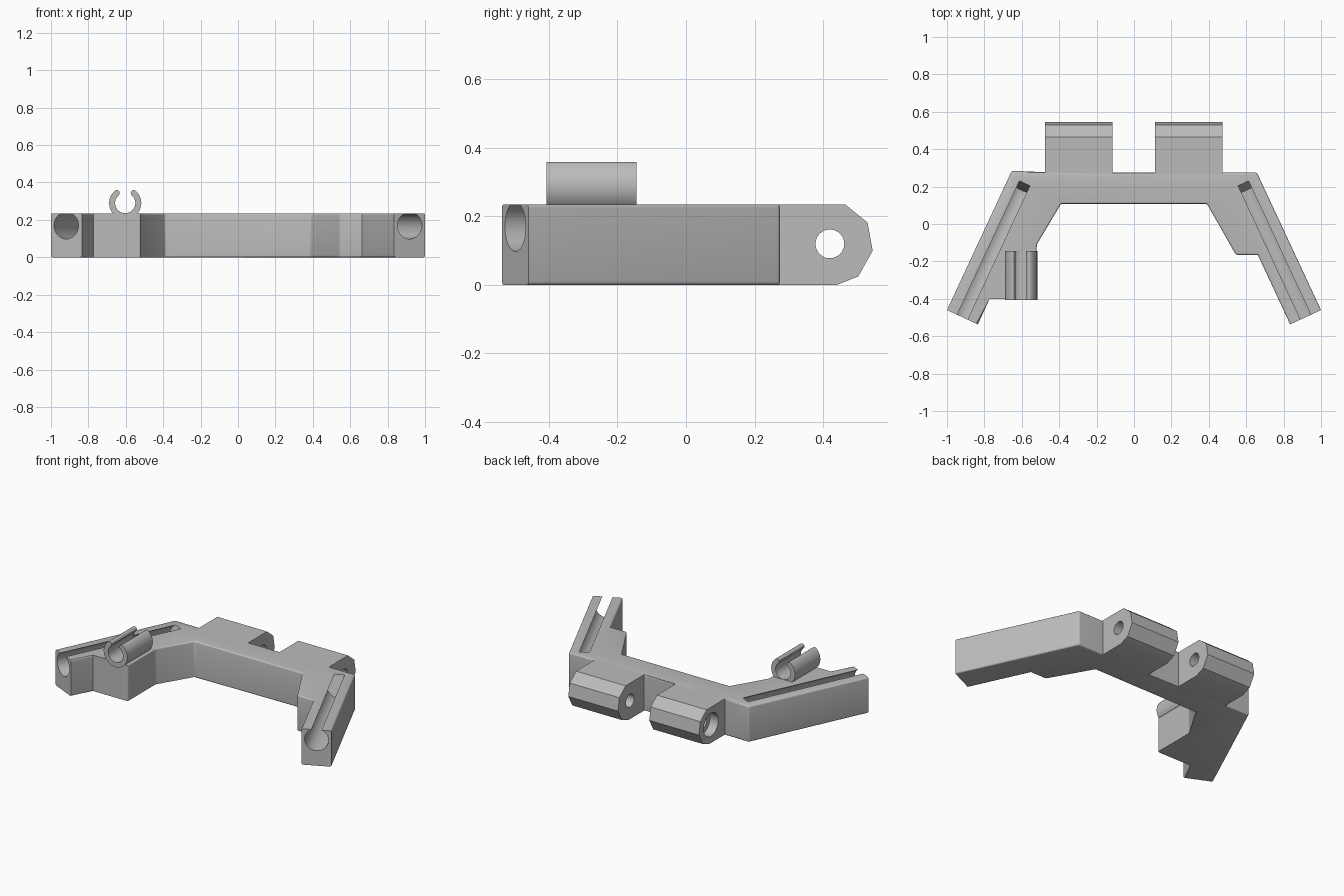
import bpy, bmesh, math
from mathutils import Matrix

if "Cube" in bpy.data.objects:
    bpy.data.objects.remove(bpy.data.objects["Cube"])

H = 0.235          # body height
TILT = math.radians(25)   # splay of each arm

grey = bpy.data.materials.new("plain_grey")
grey.use_nodes = True
grey.diffuse_color = (0.5, 0.5, 0.5, 1)
grey.node_tree.nodes["Principled BSDF"].inputs["Base Color"].default_value = (0.5, 0.5, 0.5, 1)


def add_object(name, bm):
    bmesh.ops.recalc_face_normals(bm, faces=bm.faces)
    mesh = bpy.data.meshes.new(name)
    bm.to_mesh(mesh)
    bm.free()
    mesh.materials.append(grey)
    ob = bpy.data.objects.new(name, mesh)
    bpy.context.collection.objects.link(ob)
    return ob


def prism(points, depth):
    """Extrude a closed list of 3D points along a vector."""
    bm = bmesh.new()
    face = bm.faces.new([bm.verts.new(p) for p in points])
    ext = bmesh.ops.extrude_face_region(bm, geom=[face])
    verts = [v for v in ext["geom"] if isinstance(v, bmesh.types.BMVert)]
    bmesh.ops.translate(bm, verts=verts, vec=depth)
    return bm


def cylinder(radius, length, matrix):
    bm = bmesh.new()
    bmesh.ops.create_cone(bm, cap_ends=True, segments=48, radius1=radius,
                          radius2=radius, depth=length, matrix=matrix)
    return bm


def cut(target, cutter):
    cutter.hide_render = True
    mod = target.modifiers.new("cut", "BOOLEAN")
    mod.operation, mod.solver, mod.object = "DIFFERENCE", "EXACT", cutter
    bpy.context.view_layer.objects.active = target
    bpy.ops.object.modifier_apply(modifier=mod.name)
    bpy.data.objects.remove(cutter)


def smooth(ob):
    bpy.ops.object.select_all(action="DESELECT")
    ob.select_set(True)
    bpy.context.view_layer.objects.active = ob
    bpy.ops.object.shade_smooth_by_angle(angle=math.radians(30))


# Body outline: x, y, round this corner, round the edge that follows (T top, B bottom)
outline = [
    (-1.0, -0.46, 0, ""), (-0.835, -0.537, 0, "TB"),
    (-0.772, -0.40, 0, ""), (-0.52, -0.40, 1, "T"),
    (-0.52, -0.11, 1, "T"), (-0.39, 0.108, 1, "TB"),
    (0.39, 0.108, 1, "TB"), (0.545, -0.165, 1, "TB"),
    (0.662, -0.165, 0, "TB"), (0.835, -0.537, 0, ""),
    (1.0, -0.46, 0, "TB"), (0.657, 0.275, 1, "TB"),
    (0.44, 0.275, 0, ""), (-0.44, 0.275, 0, "TB"),
    (-0.653, 0.285, 1, "TB"),
]
bm = bmesh.new()
low = [bm.verts.new((x, y, 0)) for x, y, r, e in outline]
high = [bm.verts.new((x, y, H)) for x, y, r, e in outline]
bm.faces.new(low)
bm.faces.new(high)
n = len(outline)
for i in range(n):
    j = (i + 1) % n
    bm.faces.new((low[i], low[j], high[j], high[i]))
rounded = []
for i, (x, y, corner, edge) in enumerate(outline):
    j = (i + 1) % n
    if corner:
        rounded.append(bm.edges.get((low[i], high[i])))
    if "T" in edge:
        rounded.append(bm.edges.get((high[i], high[j])))
    if "B" in edge:
        rounded.append(bm.edges.get((low[i], low[j])))
bmesh.ops.recalc_face_normals(bm, faces=bm.faces)
bmesh.ops.bevel(bm, geom=rounded, affect="EDGES", offset=0.045, segments=5,
                profile=0.5, clamp_overlap=True)
body = add_object("bracket_body", bm)

# Blind open-topped channel along each arm, with a slanted inner end
for side in (-1, 1):
    length = 0.87
    bm = cylinder(0.072, length, Matrix.Rotation(-math.pi / 2, 4, "X"))
    for v in bm.verts:
        if v.co.y > 0:
            v.co.y += v.co.z * 0.3
    place = (Matrix.Translation((side * 0.918, -0.498, 0.17))
             @ Matrix.Rotation(side * TILT, 4, "Z")
             @ Matrix.Translation((0, length / 2 - 0.1, 0)))
    bmesh.ops.transform(bm, matrix=place, verts=bm.verts)
    cut(body, add_object("channel_cutter", bm))
smooth(body)

# Faceted hinge blocks with a bolt hole through both
block_profile = [(0.21, 0), (0.44, 0), (0.503, 0.025), (0.545, 0.10),
                 (0.53, 0.182), (0.465, H), (0.21, H)]
along_x = Matrix.Rotation(math.pi / 2, 4, "Y")
for name, x0, x1 in (("right_hinge_block", -0.475, -0.115),
                     ("left_hinge_block", 0.112, 0.472)):
    block = add_object(name, prism([(x0, y, z) for y, z in block_profile], (x1 - x0, 0, 0)))
    cut(block, add_object("bolt_cutter", cylinder(
        0.042, 2, Matrix.Translation((0, 0.42, 0.12)) @ along_x)))
    if x0 < 0:  # counterbore on the outer end
        cut(block, add_object("counterbore_cutter", cylinder(
            0.075, 0.12, Matrix.Translation((x0, 0.42, 0.12)) @ along_x)))
    smooth(block)

# Open snap clip: C-shaped section with round tips
cx, cz, mid, half = -0.603, 0.29, 0.07, 0.016
gap, steps = math.radians(40), 32


def polar(radius, angle):
    return (cx + radius * math.sin(angle), cz + radius * math.cos(angle))


def tip(angle, turn):
    """Half circle closing one end of the C."""
    px, pz = polar(mid, angle)
    return [(px + half * math.sin(angle + turn + math.pi * k / 6),
             pz + half * math.cos(angle + turn + math.pi * k / 6)) for k in range(1, 6)]


sweep = [gap + (2 * math.pi - 2 * gap) * k / steps for k in range(steps + 1)]
section = [polar(mid + half, a) for a in sweep]
section += tip(sweep[-1], 0)
section += [polar(mid - half, a) for a in reversed(sweep)]
section += tip(sweep[0], math.pi)
clip = add_object("snap_clip", prism([(x, -0.407, z) for x, z in section], (0, 0.263, 0)))
smooth(clip)
